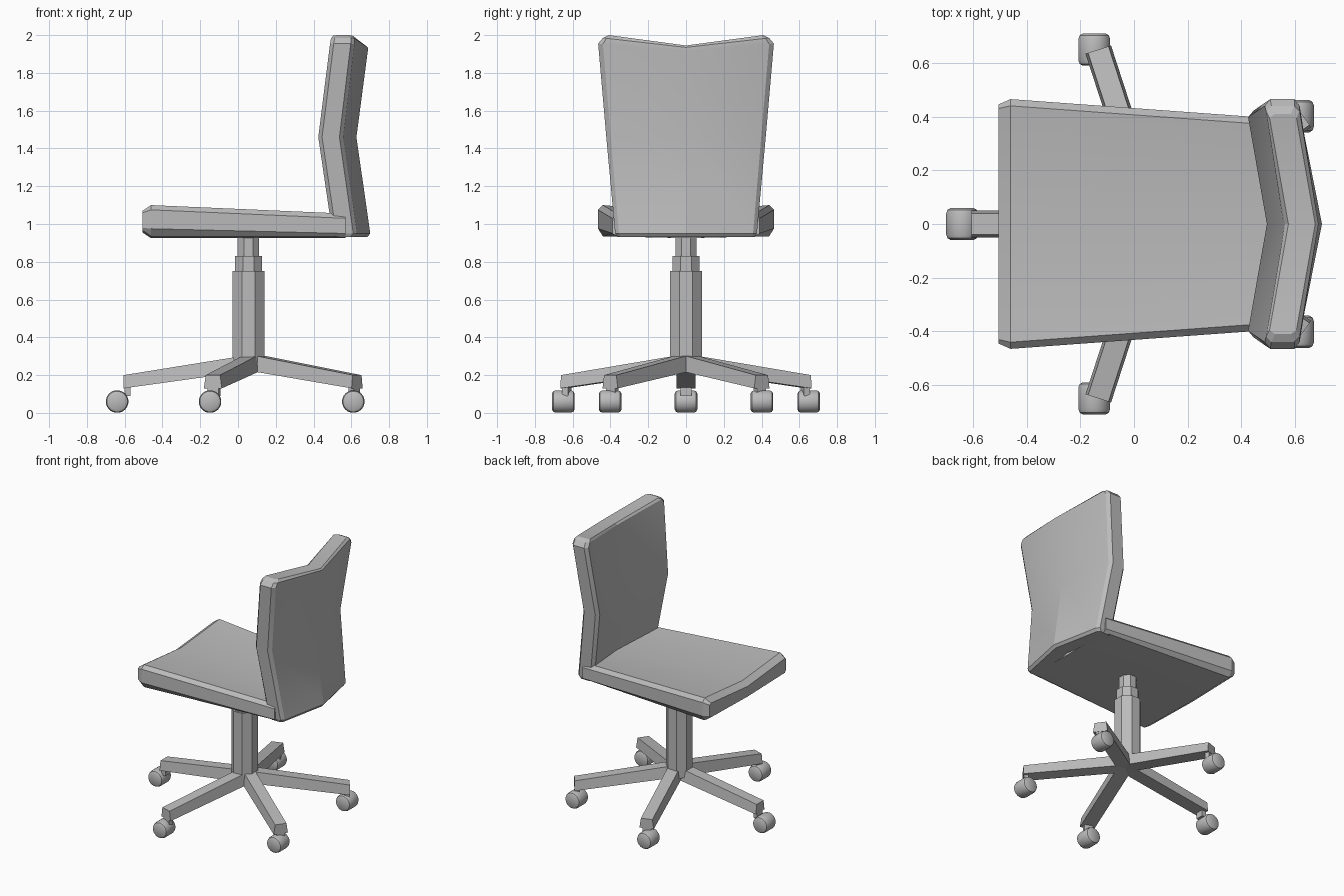
import bpy
import bmesh
from math import cos, sin, radians
from mathutils import Matrix, Vector

if "Cube" in bpy.data.objects:
    bpy.data.objects.remove(bpy.data.objects["Cube"])

grey = bpy.data.materials.new("plain grey")
grey.use_nodes = True
GREY = (0.5, 0.5, 0.5, 1)
grey.diffuse_color = GREY
grey.node_tree.nodes["Principled BSDF"].inputs["Base Color"].default_value = GREY


def finish(name, bm, smooth_angle=30):
    """Turn a bmesh into a named grey object."""
    bmesh.ops.recalc_face_normals(bm, faces=bm.faces)
    mesh = bpy.data.meshes.new(name)
    bm.to_mesh(mesh)
    bm.free()
    mesh.materials.append(grey)
    obj = bpy.data.objects.new(name, mesh)
    bpy.context.collection.objects.link(obj)
    bpy.ops.object.select_all(action="DESELECT")
    obj.select_set(True)
    bpy.context.view_layer.objects.active = obj
    bpy.ops.object.shade_smooth_by_angle(angle=radians(smooth_angle))
    return obj


def loft(name, sections, matrix=Matrix()):
    """Skin sections, each a pair of matching point rows (near row, far row)."""
    bm = bmesh.new()
    rows = [[[bm.verts.new(matrix @ Vector(p)) for p in row] for row in s] for s in sections]
    rings = [a + b[::-1] for a, b in rows]
    n = len(rings[0])
    for r0, r1 in zip(rings, rings[1:]):
        for i in range(n):
            j = (i + 1) % n
            bm.faces.new((r0[i], r0[j], r1[j], r1[i]))
    for a, b in (rows[0], rows[-1]):
        for i in range(len(a) - 1):
            bm.faces.new((a[i], a[i + 1], b[i + 1], b[i]))
    return finish(name, bm, 20)


def lathe(name, profile, sides, matrix, smooth_angle):
    """Revolve (radius, height) points around local z, with capped ends."""
    bm = bmesh.new()
    rings = []
    for r, h in profile:
        angles = [radians(360 * (k + 0.5) / sides) for k in range(sides)]
        rings.append([bm.verts.new(matrix @ Vector((r * cos(a), r * sin(a), h))) for a in angles])
    for r0, r1 in zip(rings, rings[1:]):
        for i in range(sides):
            j = (i + 1) % sides
            bm.faces.new((r0[i], r0[j], r1[j], r1[i]))
    bm.faces.new(rings[0])
    bm.faces.new(rings[-1])
    return finish(name, bm, smooth_angle)


# Seat: tapered cushion with a shallow crease along its middle
def seat_section(x, outer, inner, low, high, bottom, top):
    ys = (-outer, -inner, 0, inner, outer)
    upper = (high, top, top - 0.04, top, high)
    lower = (low, bottom, bottom - 0.01, bottom, low)
    return [(x, y, z) for y, z in zip(ys, upper)], [(x, y, z) for y, z in zip(ys, lower)]


loft("seat", [
    seat_section(-0.505, 0.445, 0.43, 0.98, 1.06, 0.965, 1.07),
    seat_section(-0.46, 0.465, 0.44, 0.975, 1.075, 0.935, 1.10),
    seat_section(0.57, 0.39, 0.365, 0.95, 1.03, 0.935, 1.055),
])


# Backrest: bent at mid height and folded back along its middle
def back_section(z, front, back, outer, inner, drop=0.0, bevel=0.02):
    ys = (-outer, -inner, 0, inner, outer)
    zs = [z - drop * (1 - abs(y) / outer) for y in ys]
    near = (front + bevel, front, front + 0.07, front, front + bevel)
    far = (back - bevel, back, back + 0.07, back, back - bevel)
    return list(zip(near, ys, zs)), list(zip(far, ys, zs))


loft("backrest", [
    back_section(0.93, 0.515, 0.615, 0.365, 0.35),
    back_section(0.95, 0.50, 0.63, 0.375, 0.355),
    back_section(1.46, 0.425, 0.557, 0.422, 0.398),
    back_section(1.955, 0.487, 0.617, 0.465, 0.44, 0.04),
    back_section(1.985, 0.492, 0.617, 0.44, 0.42, 0.05),
    back_section(2.0, 0.505, 0.605, 0.41, 0.395, 0.055),
])

# Telescopic column
lathe("column", [(0.091, 0.24), (0.091, 0.75), (0.077, 0.75), (0.077, 0.83),
                 (0.061, 0.83), (0.061, 0.96)], 8, Matrix.Translation((0.055, 0, 0)), 20)

# Five legs, each with a yoke and a wheel
HUB_X, REACH = 0.078, 0.683
legs = [("front", 180, -0.035), ("left_front", 108, -0.015), ("right_front", -108, -0.015),
        ("left_rear", 36, -0.02), ("right_rear", -36, -0.02)]


def bar_section(x, top, bottom, top_half, bottom_half):
    return ([(x, -top_half, top), (x, top_half, top)],
            [(x, -bottom_half, bottom), (x, bottom_half, bottom)])


for side, angle, trail in legs:
    turn = Matrix.Translation((HUB_X, 0, 0)) @ Matrix.Rotation(radians(angle), 4, "Z")
    loft(side + "_leg", [bar_section(0, 0.31, 0.225, 0.04, 0.05),
                         bar_section(REACH, 0.2, 0.13, 0.04, 0.05)], turn)
    loft(side + "_yoke", [bar_section(REACH - 0.035, 0.16, 0.09, 0.03, 0.03),
                          bar_section(REACH - 0.003, 0.16, 0.09, 0.03, 0.03)], turn)
    tip = turn @ Vector((REACH, 0, 0))
    axle = Matrix.Translation((tip.x + trail, tip.y, 0.06)) @ Matrix.Rotation(radians(90), 4, "X")
    lathe(side + "_wheel", [(0.043, -0.06), (0.055, -0.053), (0.06, -0.04), (0.06, 0.04),
                            (0.055, 0.053), (0.043, 0.06)], 20, axle, 35)
